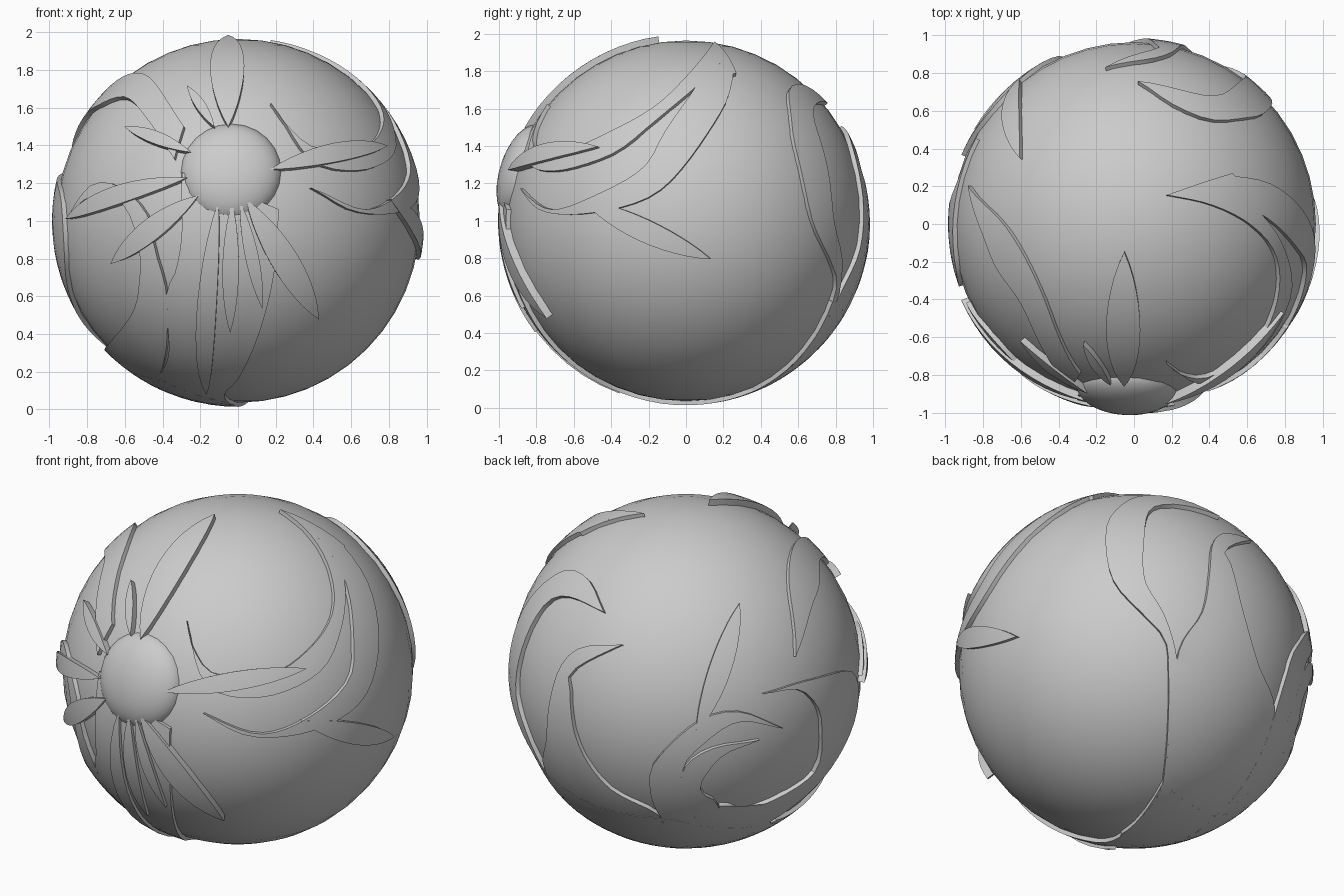
import bpy, bmesh, math
from mathutils import Vector

if "Cube" in bpy.data.objects:
    bpy.data.objects.remove(bpy.data.objects["Cube"])

R = 0.962
C = Vector((0, 0, 1.0))


def V(x, y, z):
    return Vector((x, y, z)).normalized()


def view(az, el):
    """Return a function that drops a 2D point of a view onto the ball."""
    a, e = math.radians(az), math.radians(el)
    h = Vector((math.cos(a), math.sin(a), 0))
    right = Vector((-math.sin(a), math.cos(a), 0))
    up = Vector((0, 0, math.cos(e))) - h * math.sin(e)
    out = h * math.cos(e) + Vector((0, 0, math.sin(e)))

    def drop(u, v):
        d = math.sqrt(max(0.0, R * R - u * u - v * v))
        return (right * u + up * v + out * d).normalized()
    return drop


F, S, T = view(-90, 0), view(0, 0), view(-90, 90)
X, B = view(-57, 22), view(124, 23)      # front right, back left


def finish(bm, name, angle=35):
    me = bpy.data.meshes.new(name)
    bm.to_mesh(me)
    bm.free()
    ob = bpy.data.objects.new(name, me)
    bpy.context.collection.objects.link(ob)
    bpy.ops.object.select_all(action='DESELECT')
    ob.select_set(True)
    bpy.context.view_layer.objects.active = ob
    bpy.ops.object.shade_smooth_by_angle(angle=math.radians(angle))
    return ob


def resample(pts, n):
    """Catmull-Rom through pts, then n+1 evenly spaced points."""
    p = [pts[0] * 2 - pts[1]] + list(pts) + [pts[-1] * 2 - pts[-2]]
    fine = []
    for i in range(1, len(p) - 2):
        a, b, c, d = p[i - 1:i + 3]
        for k in range(12):
            t = k / 12
            fine.append(0.5 * (2 * b + (c - a) * t + (2 * a - 5 * b + 4 * c - d) * t * t
                               + (3 * b - a - 3 * c + d) * t ** 3))
    fine.append(pts[-1].copy())
    acc = [0.0]
    for q, r in zip(fine, fine[1:]):
        acc.append(acc[-1] + (r - q).length)
    res, j = [], 0
    for i in range(n + 1):
        s = acc[-1] * i / n
        while j < len(fine) - 2 and acc[j + 1] < s:
            j += 1
        t = (s - acc[j]) / max(1e-9, acc[j + 1] - acc[j])
        res.append(fine[j].lerp(fine[j + 1], min(1, t)).normalized())
    return res


def plate(name, edge_a, edge_b, height=0.024, n=22, m=6):
    """Raised curved plate lying on the ball between two edges."""
    ea, eb = resample(edge_a, n), resample(edge_b, n)
    bm = bmesh.new()
    g = [[bm.verts.new(C + a.lerp(b, k / m).normalized() * (R + height))
          for k in range(m + 1)] for a, b in zip(ea, eb)]
    for i in range(n):
        for k in range(m):
            bm.faces.new((g[i][k], g[i + 1][k], g[i + 1][k + 1], g[i][k + 1]))
    bmesh.ops.remove_doubles(bm, verts=bm.verts, dist=0.0008)
    rim = [e for e in bm.edges if e.is_boundary]
    ext = bmesh.ops.extrude_edge_only(bm, edges=rim)
    for v in ext['geom']:
        if isinstance(v, bmesh.types.BMVert):
            v.co = C + (v.co - C).normalized() * (R - 0.02)
    bmesh.ops.recalc_face_normals(bm, faces=bm.faces)
    bm.faces.ensure_lookup_table()
    if sum(f.normal.dot(f.calc_center_median() - C) * f.calc_area() for f in bm.faces) < 0:
        bmesh.ops.reverse_faces(bm, faces=bm.faces)
    return finish(bm, name)


def petal(name, a, b, hw, height=0.034):
    """Spindle-shaped petal from a to b."""
    ea, eb = [a], [a]
    for i in range(1, 8):
        t = i / 8
        mid = a.lerp(b, t).normalized()
        side = mid.cross(b - a).normalized() * hw / R * math.sin(math.pi * t) ** 0.85
        ea.append((mid + side).normalized())
        eb.append((mid - side).normalized())
    plate(name, ea + [b], eb + [b], height, n=12, m=4)


# main ball
bm = bmesh.new()
bmesh.ops.create_uvsphere(bm, u_segments=48, v_segments=24, radius=R + 0.002)
bmesh.ops.translate(bm, verts=bm.verts, vec=C)
finish(bm, "ball", 60)

# flower centre: flattened dome
bm = bmesh.new()
bmesh.ops.create_uvsphere(bm, u_segments=24, v_segments=16, radius=1)
n = V(-0.04, -0.96, 0.28)
q = n.to_track_quat('Z', 'Y')
for v in bm.verts:
    v.co = C + n * 0.9 + q @ Vector((v.co.x * 0.27, v.co.y * 0.27, v.co.z * 0.135))
finish(bm, "flower_centre", 60)

# flower petals: start, tip (front view), half width
petals = [((-.05, .48), (-.05, .95), .088), ((-.12, .48), (-.26, .69), .026),
          ((-.24, .35), (-.58, .48), .034), ((-.26, .22), (-.88, .01), .05),
          ((-.2, .13), (-.65, -.22), .058), ((-.1, .1), (-.16, -.885), .05),
          ((-.03, .1), (-.04, -.57), .042), ((.01, .1), (.125, -.45), .034),
          ((.04, .11), (.41, -.5), .07), ((.16, .26), (.76, .38), .05)]
for i, (a, b, w) in enumerate(petals):
    petal(f"petal_{i + 1}", F(*a), F(*b), w, 0.036 + 0.001 * i)

# loose leaves
petal("leaf_right", S(-.54, .11), S(.13, -.2), .06, 0.026)
petal("leaf_back_left", T(-.59, .34), B(.07, -.314), .06, 0.026)

# crescent on the upper left
plate("crescent_left",
      [T(-.86, .2), T(-.66, -.02), T(-.48, -.35), T(-.28, -.78)],
      [T(-.86, .2), T(-.79, -.04), F(-.72, .6), F(-.58, .64), F(-.45, .5), F(-.33, .32)])

# double crescent on the right
plate("crescent_right_inner",
      [T(.17, .15), T(.4, .1), T(.6, 0), T(.73, -.15), T(.75, -.35), T(.65, -.6),
       F(.4, .38), F(.25, .5), F(.17, .61)],
      [T(.17, .15), T(.4, .2), T(.66, .05), X(.57, .245), X(.46, .03),
       X(.16, -.1), X(-.135, -.04), F(.17, .61)], n=30)
plate("crescent_right_outer",
      [T(.17, .15), T(.45, .12), T(.66, .05), X(.64, .22), X(.625, 0), X(.44, -.19),
       X(.16, -.3), F(.38, .17)],
      [T(.17, .15), T(.5, .26), S(.25, .78), S(.2, .6), S(0, .3), S(-.2, .12),
       S(-.5, .04), F(.6, .05), F(.38, .17)], n=30)

# swirling foliage growing from the underside
P = V(-.4, .2, -.85)
END = V(.09, .35, -.9)
CUSP = V(-.36, .74, -.51)
NOTCH = V(.36, .79, -.42)
plate("frond_back_right",
      [T(.02, .74), T(.2, .62), T(.4, .54), T(.58, .55), S(.58, .35), S(.66, 0),
       S(.77, -.25), V(.43, .79, -.36), V(.28, .62, -.68), END],
      [T(.02, .74), T(.3, .68), T(.45, .67), T(.55, .74), V(.57, .77, 0),
       V(.48, .83, -.2), NOTCH, V(.2, .6, -.7), END], n=32)
plate("frond_back",
      [V(-.15, .82, .5), B(-.55, .14), B(-.66, .04), B(-.72, -.15), B(-.74, -.37), NOTCH, END],
      [V(-.15, .82, .5), B(-.6, .01), B(-.61, -.1), B(-.57, -.37), B(-.41, -.61), CUSP,
       V(-.1, .5, -.82), END], n=28)
plate("frond_left_back",
      [B(.54, -.29), B(.3, -.195), B(.08, -.25), B(-.135, -.45), B(-.18, -.585), CUSP, P],
      [B(.54, -.29), B(.3, -.25), B(.1, -.38), B(0, -.52), B(.05, -.75), P], n=26)
plate("frond_small",
      [B(.41, -.35), B(.16, -.395), B(0, -.52), B(.02, -.75), P],
      [B(.41, -.35), B(.22, -.43), B(.11, -.56), B(.1, -.64), B(.19, -.72), P])
plate("frond_left",
      [B(.43, -.1), B(.62, -.08), B(.72, -.18), B(.74, -.31), B(.705, -.53),
       B(.515, -.667), B(.325, -.735), B(.19, -.72), P],
      [B(.43, -.1), V(-.92, .15, .24), V(-.91, -.25, .13), F(-.9, -.13),
       V(-.87, -.12, -.4), V(-.68, .19, -.65), P], n=30)
plate("frond_front_left",
      [F(-.87, .04), F(-.75, .13), F(-.6, .09), F(-.52, -.1), F(-.51, -.3), F(-.56, -.5),
       V(-.69, 0, -.67), V(-.66, .19, -.67), P],
      [F(-.87, .04), F(-.75, .19), F(-.6, .17), F(-.47, .03), F(-.43, -.15),
       F(-.37, -.38), F(-.37, -.65), V(-.4, -.3, -.8), P], n=30)
plate("front_stem",
      [F(-.29, .25), F(-.29, -.05), F(-.32, -.25), F(-.37, -.38), F(-.36, -.7),
       V(-.45, -.1, -.85), P],
      [F(.21, .06), F(.19, -.25), F(.12, -.55), F(0, -.82), V(-.07, -.32, -.9),
       V(0, 0, -.96), END], n=28)
plate("underside_foliage",
      [V(-.68, .19, -.65), V(-.5, .6, -.56), CUSP, V(0, .82, -.5), NOTCH],
      [V(-.4, -.3, -.8), V(-.07, -.2, -.93), V(0, 0, -.96), END, V(.4, .76, -.42)], m=10)
